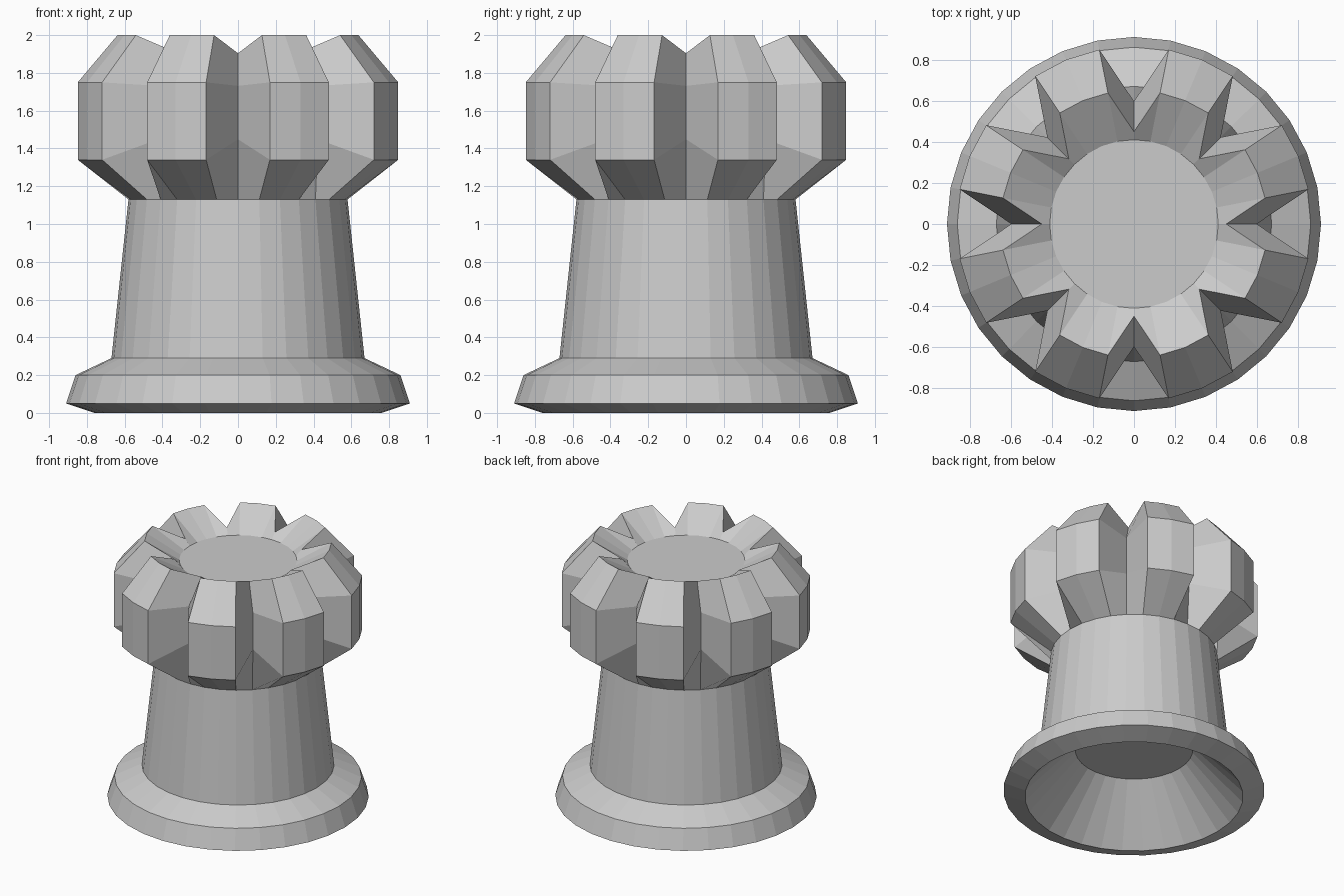
import bpy
import bmesh
from math import cos, sin, tau

if "Cube" in bpy.data.objects:
    bpy.data.objects.remove(bpy.data.objects["Cube"])

SEGMENTS = 32          # sides around the axis
NOTCH_EVERY = 4        # every fourth column is pulled inwards -> 8 lobes
NOTCH_SCALE = 0.69
NOTCH_Z = 1.69         # height the notches are squeezed towards

# Profile points: radius, height, notched?
PROFILE = [
    (0.41, 0.375, False),   # ceiling of the hollow underside
    (0.76, 0.00, False),    # foot rim
    (0.91, 0.05, False),
    (0.86, 0.20, False),
    (0.67, 0.29, False),    # foot of the shaft
    (0.58, 1.13, False),    # neck
    (0.865, 1.34, True),    # lobed head
    (0.865, 1.75, True),
    (0.65, 2.00, True),     # crown ridge
    (0.41, 1.86, False),    # sunken top disc
]


def ring(bm, radius, z, notched):
    verts = []
    for i in range(SEGMENTS):
        r, h = radius, z
        if notched and i % NOTCH_EVERY == 0:
            r *= NOTCH_SCALE
            h = NOTCH_Z + (z - NOTCH_Z) * NOTCH_SCALE
        a = tau * i / SEGMENTS
        verts.append(bm.verts.new((r * cos(a), r * sin(a), h)))
    return verts


bm = bmesh.new()
rings = [ring(bm, *p) for p in PROFILE]

# Skin the rings from the hollow, over the outside, to the top
for low, high in zip(rings, rings[1:]):
    for i in range(SEGMENTS):
        j = (i + 1) % SEGMENTS
        bm.faces.new((low[i], low[j], high[j], high[i]))

# Flat discs closing the hollow and the top
bm.faces.new(rings[0][::-1])
bm.faces.new(rings[-1])
bmesh.ops.recalc_face_normals(bm, faces=bm.faces)

mesh = bpy.data.meshes.new("lobed_pedestal")
bm.to_mesh(mesh)
bm.free()
bpy.context.collection.objects.link(bpy.data.objects.new("lobed_pedestal", mesh))
